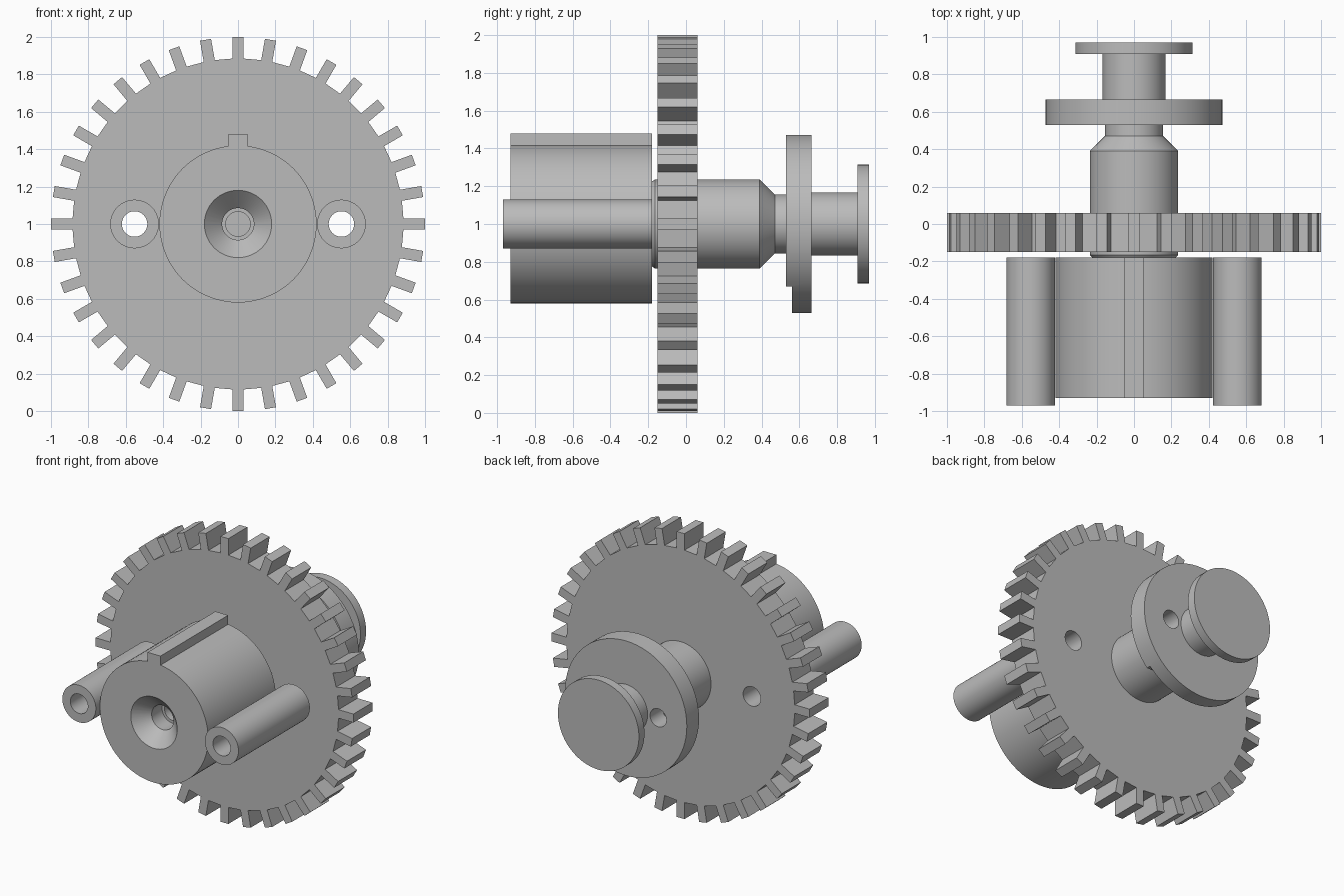
import bpy
import bmesh
from math import cos, sin, pi, radians, sqrt
from mathutils import Vector, Matrix

if "Cube" in bpy.data.objects:
    bpy.data.objects.remove(bpy.data.objects["Cube"])

AXIS_Z = 1.0
SEGMENTS = 72

steel = bpy.data.materials.new("plain grey")
GREY = (0.5, 0.5, 0.5, 1)
steel.diffuse_color = GREY
steel.use_nodes = True
steel.node_tree.nodes["Principled BSDF"].inputs["Base Color"].default_value = GREY


def finish(name, bm):
    bmesh.ops.recalc_face_normals(bm, faces=bm.faces)
    mesh = bpy.data.meshes.new(name)
    bm.to_mesh(mesh)
    bm.free()
    mesh.materials.append(steel)
    obj = bpy.data.objects.new(name, mesh)
    bpy.context.collection.objects.link(obj)
    return obj


def lathe(name, profile, x=0.0):
    """Spin (radius, y) points around the y direction at height AXIS_Z."""
    bm = bmesh.new()
    verts = [bm.verts.new((x + r, y, AXIS_Z)) for r, y in profile]
    edges = [bm.edges.new(pair) for pair in zip(verts, verts[1:])]
    bmesh.ops.spin(bm, geom=verts + edges, cent=(x, 0, AXIS_Z), axis=(0, 1, 0),
                   angle=2 * pi, steps=SEGMENTS, use_merge=True)
    bmesh.ops.remove_doubles(bm, verts=bm.verts, dist=1e-5)
    return finish(name, bm)


def rod(name, radius, y0, y1, x=0.0):
    return lathe(name, [(0, y0), (radius, y0), (radius, y1), (0, y1)], x)


def box(name, low, high):
    low, high = Vector(low), Vector(high)
    bm = bmesh.new()
    place = Matrix.Translation((low + high) / 2) @ Matrix.Diagonal((*(high - low), 1))
    bmesh.ops.create_cube(bm, size=1, matrix=place)
    return finish(name, bm)


def combine(target, tool, operation):
    mod = target.modifiers.new("combine", "BOOLEAN")
    mod.operation = operation
    mod.solver = "EXACT"
    mod.object = tool
    bpy.context.view_layer.objects.active = target
    bpy.ops.object.modifier_apply(modifier=mod.name)
    bpy.data.objects.remove(tool)


def smooth(obj):
    bpy.ops.object.select_all(action="DESELECT")
    obj.select_set(True)
    bpy.context.view_layer.objects.active = obj
    bpy.ops.object.shade_smooth_by_angle(angle=radians(25))


# Gear wheel: straight-sided teeth around a flat-faced disc
TEETH, ROOT, TIP, HALF = 36, 0.885, 1.0, 0.03
bm = bmesh.new()
outline = []
base = sqrt(ROOT ** 2 - HALF ** 2)
for i in range(TEETH):
    a = 2 * pi * i / TEETH
    for r, t in ((base, -HALF), (TIP, -HALF), (TIP, HALF), (base, HALF)):
        outline.append(bm.verts.new((r * cos(a) - t * sin(a), -0.15,
                                     AXIS_Z + r * sin(a) + t * cos(a))))
face = bm.faces.new(outline)
side = bmesh.ops.extrude_face_region(bm, geom=[face], use_keep_orig=True)["geom"]
bmesh.ops.translate(bm, vec=(0, 0.21, 0),
                    verts=[v for v in side if isinstance(v, bmesh.types.BMVert)])
gear = finish("gear_wheel", bm)

# Hollow side tubes with matching holes through the gear
for x, label in ((-0.553, "right"), (0.553, "left")):
    combine(gear, rod("hole_cutter", 0.068, -0.3, 0.3, x), "DIFFERENCE")
    tube = lathe(label + "_tube", [(0.068, -0.97), (0.13, -0.97), (0.13, -0.18),
                                   (0.068, -0.18), (0.068, -0.97)], x)
    smooth(tube)
smooth(gear)

# Keyed drum with a countersunk bore
drum = rod("keyed_drum", 0.42, -0.93, -0.18)
combine(drum, box("key", (-0.05, -0.93, 1.3), (0.05, -0.18, 1.48)), "UNION")
combine(drum, lathe("countersink_cutter", [
    (0, -0.95), (0.2, -0.95), (0.085, -0.835), (0.085, -0.72),
    (0.066, -0.72), (0.066, -0.6), (0, -0.6)]), "DIFFERENCE")
smooth(drum)

# Stepped shaft through the gear
smooth(lathe("shaft", [(0, -0.185), (0.22, -0.185), (0.236, -0.165), (0.236, 0.39),
                       (0.156, 0.47), (0.156, 0.55), (0, 0.55)]))

# Flange with two holes and a stepped lower edge
flange = rod("flange", 0.472, 0.53, 0.665)
for x in (-0.25, 0.25):
    combine(flange, rod("hole_cutter", 0.063, 0.4, 0.8, x), "DIFFERENCE")
combine(flange, box("step_cutter", (-0.6, 0.45, 0.4), (0.6, 0.56, 0.67)), "DIFFERENCE")
smooth(flange)

# Rear neck and end cap
smooth(rod("rear_neck", 0.168, 0.65, 0.92))
smooth(rod("end_cap", 0.314, 0.908, 0.97))
